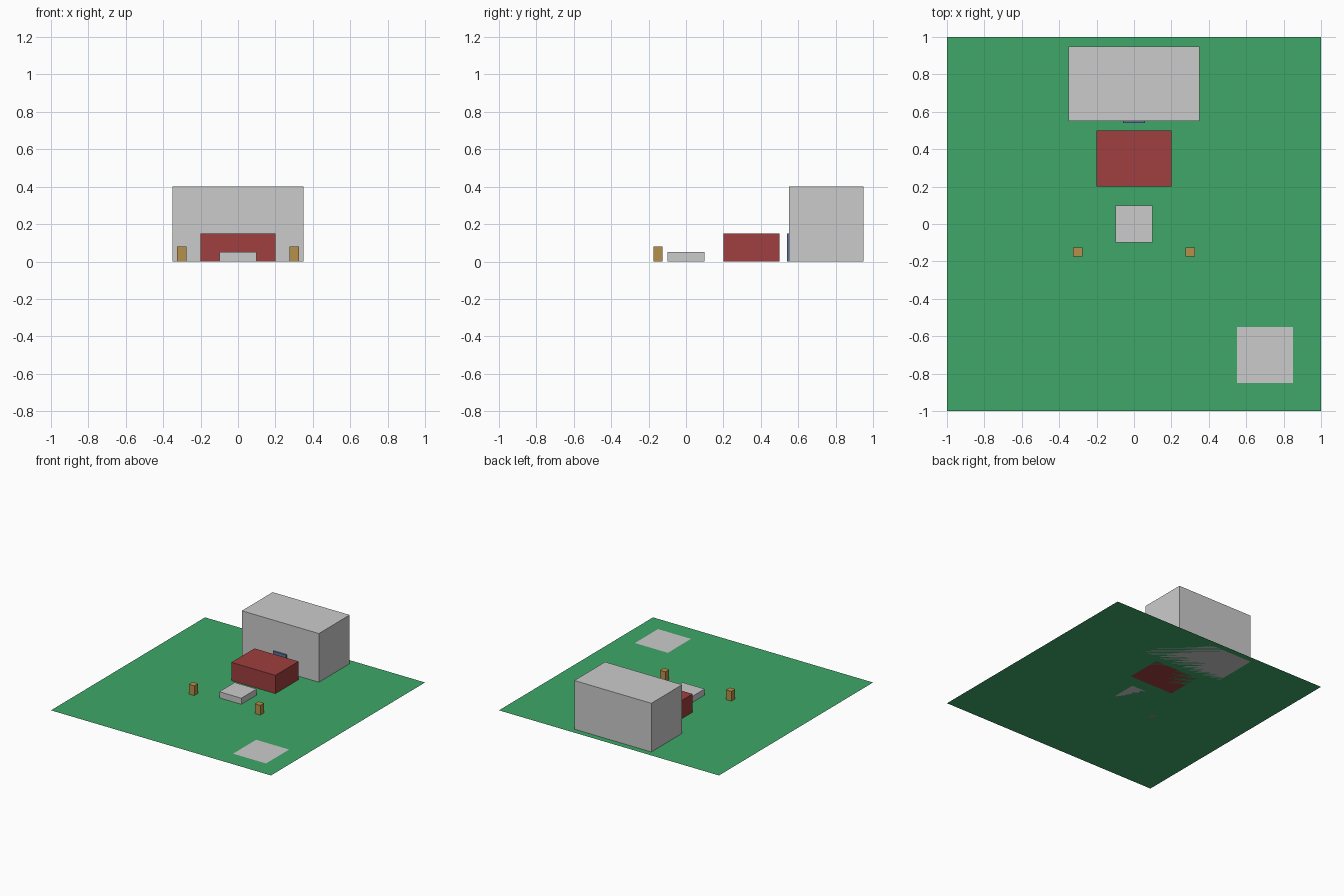
import bpy

if "Cube" in bpy.data.objects:
    bpy.data.objects.remove(bpy.data.objects["Cube"])


def material(name, rgb):
    m = bpy.data.materials.new(name)
    m.diffuse_color = (*rgb, 1.0)
    m.use_nodes = True
    m.node_tree.nodes["Principled BSDF"].inputs["Base Color"].default_value = m.diffuse_color
    return m


green = material("green", (0.05, 0.39, 0.14))
red = material("red", (0.35, 0.05, 0.05))
blue = material("blue", (0.10, 0.17, 0.32))
tan = material("tan", (0.47, 0.28, 0.07))


def finish(name, mat):
    ob = bpy.context.object
    ob.name = name
    if mat:
        ob.data.materials.append(mat)


def box(name, center, size, mat=None):
    """Box standing on z = 0, centred on an x, y point."""
    x, y = center
    bpy.ops.mesh.primitive_cube_add(size=1, location=(x, y, size[2] / 2))
    bpy.context.object.scale = size
    bpy.ops.object.transform_apply(location=False, rotation=False, scale=True)
    finish(name, mat)


def sheet(name, location, size, mat=None):
    bpy.ops.mesh.primitive_plane_add(size=size, location=location)
    finish(name, mat)


# lawn and the paved patch in its corner
sheet("lawn", (0, 0, 0), 2.0, green)
sheet("paved_patch", (0.7, -0.7, 0.001), 0.3)

# building with its door on the front wall
box("building", (0, 0.75), (0.7, 0.4, 0.4))
box("door", (0, 0.55), (0.12, 0.02, 0.15), blue)

# red block and low plinth in front of it
box("red_block", (0, 0.35), (0.4, 0.3, 0.15), red)
box("plinth", (0, 0), (0.2, 0.2, 0.05))

# pair of posts
for side, x in (("left", -0.3), ("right", 0.3)):
    box(f"{side}_post", (x, -0.15), (0.05, 0.05, 0.08), tan)
